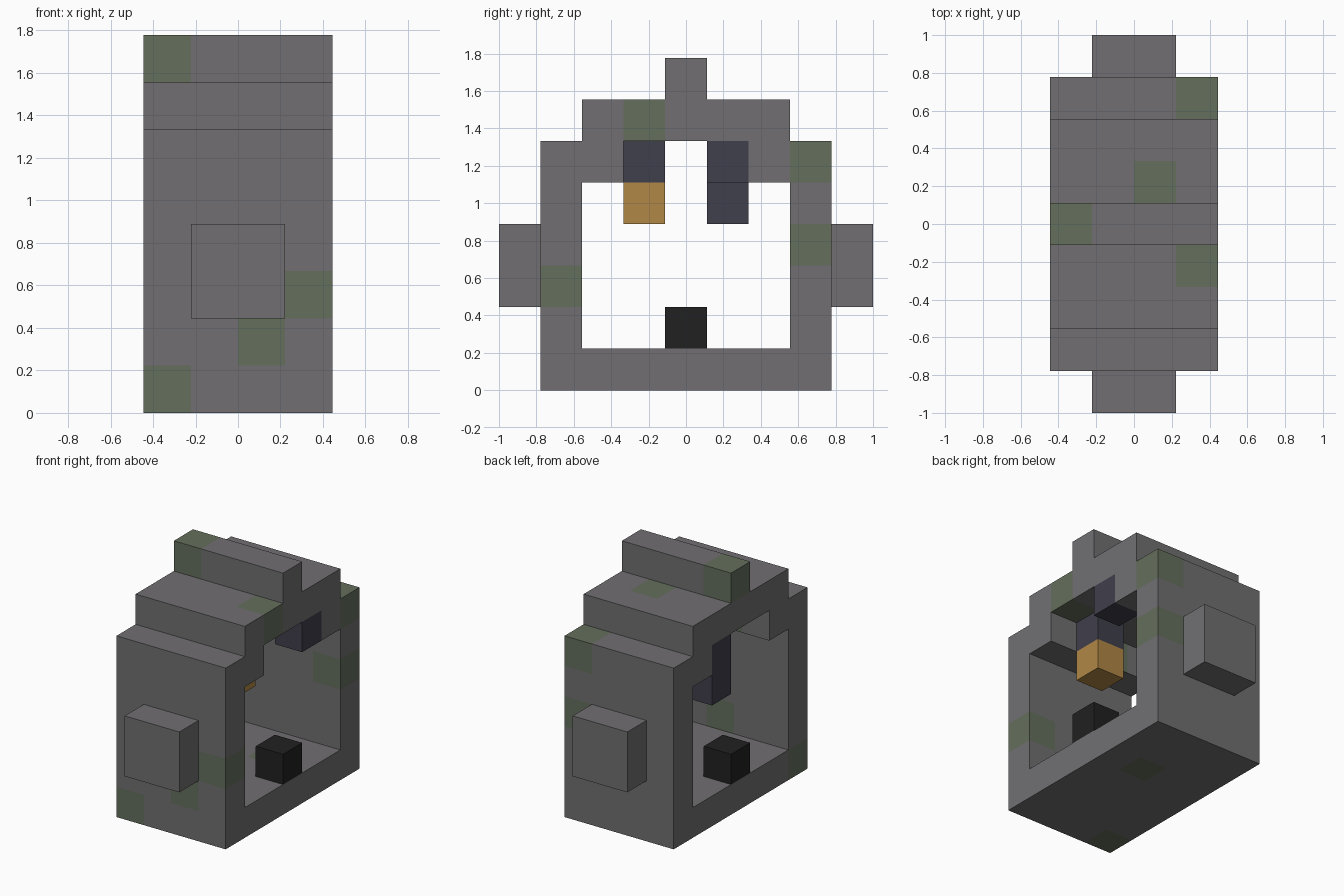
import bpy, bmesh
from mathutils import Vector
from itertools import product

if "Cube" in bpy.data.objects:
    bpy.data.objects.remove(bpy.data.objects["Cube"], do_unlink=True)

UNIT = 2 / 9                      # edge length of one block
ORIGIN = Vector((-2, -4.5, 0))    # corner of the block grid


def material(name, rgb):
    mat = bpy.data.materials.new(name)
    mat.use_nodes = True
    colour = (*rgb, 1)
    mat.diffuse_color = colour
    bsdf = next(n for n in mat.node_tree.nodes if n.type == 'BSDF_PRINCIPLED')
    bsdf.inputs["Base Color"].default_value = colour
    return mat


stone = material("grey stone", (0.165, 0.159, 0.167))
moss = material("mossy green", (0.127, 0.156, 0.107))
iron = material("dark blue iron", (0.051, 0.050, 0.072))
amber = material("amber", (0.434, 0.242, 0.061))
coal = material("black coal", (0.015, 0.015, 0.015))


def cells(xs, ys, zs):
    """All grid cells in a box; each range includes both ends."""
    return set(product(*(range(a, b + 1) for a, b in (xs, ys, zs))))


def build(name, blocks, mat, patches=()):
    """Make the outer skin of a set of blocks, with patch blocks in moss."""
    bm = bmesh.new()
    for cell in sorted(blocks):
        centre = Vector(cell) + Vector((0.5, 0.5, 0.5))
        for axis, sign in product(range(3), (-1, 1)):
            n = Vector((0, 0, 0))
            n[axis] = sign
            if tuple(int(c + d) for c, d in zip(cell, n)) in blocks:
                continue
            u = Vector((0, 0, 0))
            u[(axis + 1) % 3] = 0.5
            v = n.cross(u)
            mid = centre + n / 2 + ORIGIN
            corners = (mid - u - v, mid + u - v, mid + u + v, mid - u + v)
            face = bm.faces.new([bm.verts.new(p * UNIT) for p in corners])
            face.material_index = int(cell in patches)
    bmesh.ops.remove_doubles(bm, verts=bm.verts, dist=0.001)
    mesh = bpy.data.meshes.new(name)
    bm.to_mesh(mesh)
    bm.free()
    mesh.materials.append(mat)
    if patches:
        mesh.materials.append(moss)
    obj = bpy.data.objects.new(name, mesh)
    bpy.context.collection.objects.link(obj)
    return obj


# Stone shell: floor, two walls, stepped roof and ridge
WIDE = (0, 3)
shell = cells(WIDE, (1, 7), (0, 0))
for wall, corbel in ((1, 2), (7, 6)):
    shell |= cells(WIDE, (wall, wall), (1, 5))
    shell |= cells(WIDE, (corbel, corbel), (5, 5))
shell |= cells(WIDE, (2, 6), (6, 6))
shell |= cells(WIDE, (4, 4), (7, 7))

moss_blocks = {
    (0, 1, 0), (2, 1, 1), (3, 1, 2), (2, 5, 0), (3, 7, 3),
    (3, 7, 5), (1, 2, 5), (3, 3, 6), (2, 5, 6), (0, 4, 7),
}
build("stone_shell", shell, stone, moss_blocks)

# Raised blocks on the outside of the end walls
for name, y in (("front_boss", 0), ("back_boss", 8)):
    build(name, cells((1, 2), (y, y), (2, 3)), stone)

# Coal blocks at both open sides of the floor
for name, x in (("right_coal", 0), ("left_coal", 3)):
    build(name, {(x, 4, 1)}, coal)

# Pieces hanging from the ceiling
build("right_hanging_bar", cells((0, 0), (5, 5), (4, 5)), iron)
build("left_hanging_bar", {(3, 5, 5)}, iron)
build("lantern_hanger", {(2, 3, 5)}, iron)
build("lantern", {(2, 3, 4)}, amber)
